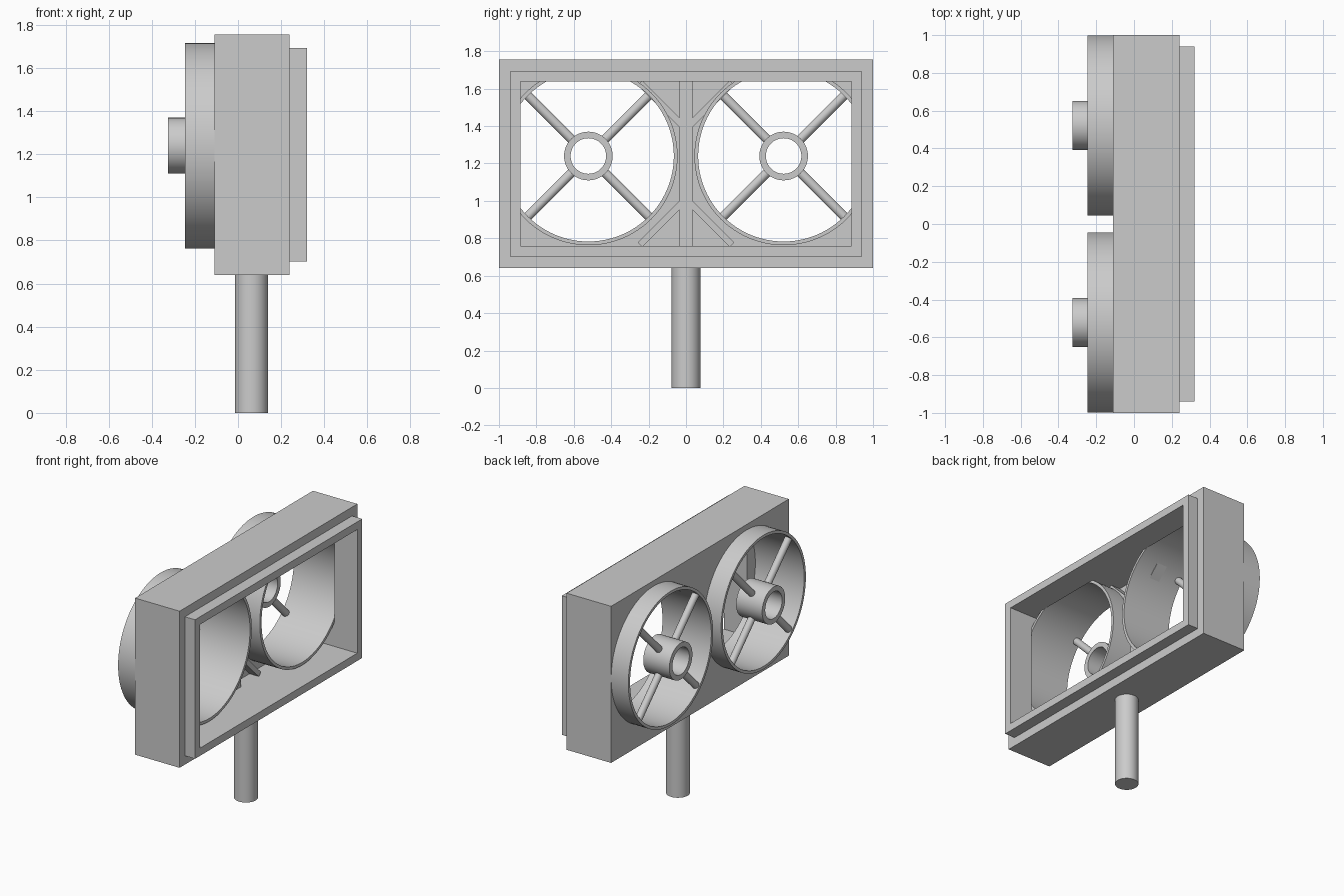
import bpy, bmesh, math
from mathutils import Matrix, Vector

if "Cube" in bpy.data.objects:
    bpy.data.objects.remove(bpy.data.objects["Cube"])

grey = bpy.data.materials.new("plain_grey")
grey.use_nodes = True
COLOUR = (0.6, 0.6, 0.6, 1)
grey.diffuse_color = COLOUR
grey.node_tree.nodes["Principled BSDF"].inputs["Base Color"].default_value = COLOUR

DRUM_Y, DRUM_Z = 0.522, 1.24
BOX_Z = 1.198


def finish(name, bm, smooth=False):
    bmesh.ops.recalc_face_normals(bm, faces=bm.faces)
    mesh = bpy.data.meshes.new(name)
    bm.to_mesh(mesh)
    bm.free()
    mesh.materials.append(grey)
    ob = bpy.data.objects.new(name, mesh)
    bpy.context.collection.objects.link(ob)
    bpy.ops.object.select_all(action='DESELECT')
    ob.select_set(True)
    bpy.context.view_layer.objects.active = ob
    if smooth:
        bpy.ops.object.shade_smooth_by_angle(angle=math.radians(35))
    return ob


def block(name, centre, size, tilt=0):
    bm = bmesh.new()
    m = (Matrix.Translation(centre) @ Matrix.Rotation(tilt, 4, 'X')
         @ Matrix.Diagonal((*size, 1)))
    bmesh.ops.create_cube(bm, size=1, matrix=m)
    return finish(name, bm)


def rod(name, start, end, radius, sides=64):
    a, b = Vector(start), Vector(end)
    turn = (b - a).to_track_quat('Z', 'Y').to_matrix().to_4x4()
    bm = bmesh.new()
    bmesh.ops.create_cone(bm, cap_ends=True, segments=sides, radius1=radius,
                          radius2=radius, depth=(b - a).length,
                          matrix=Matrix.Translation((a + b) / 2) @ turn)
    return finish(name, bm, True)


def tube(name, y, z, x0, x1, inner, outer, sides=96):
    # rectangular section spun around an axis along x
    bm = bmesh.new()
    section = [(x0, inner), (x1, inner), (x1, outer), (x0, outer)]
    verts = [bm.verts.new((x, y, z + r)) for x, r in section]
    edges = [bm.edges.new((verts[i], verts[(i + 1) % 4])) for i in range(4)]
    bmesh.ops.spin(bm, geom=verts + edges, cent=(0, y, z), axis=(1, 0, 0),
                   angle=math.tau, steps=sides)
    bmesh.ops.remove_doubles(bm, verts=bm.verts, dist=1e-4)
    return finish(name, bm, True)


def cut(target, cutter):
    cutter.hide_render = True
    mod = target.modifiers.new("cut", 'BOOLEAN')
    mod.operation, mod.solver, mod.object = 'DIFFERENCE', 'EXACT', cutter
    bpy.context.view_layer.objects.active = target
    bpy.ops.object.modifier_apply(modifier=mod.name)
    bpy.data.objects.remove(cutter)


# Housing: open box with a thin back wall, pierced by two bores
housing = block("housing", (0.065, 0, BOX_Z), (0.35, 2, 1.115))
cut(housing, block("cavity_cutter", (0.23, 0, BOX_Z), (0.6, 1.77, 0.88)))
for y in (-DRUM_Y, DRUM_Y):
    cut(housing, rod("bore_cutter", (-0.3, y, DRUM_Z), (0.139, y, DRUM_Z), 0.468, 96))

# Stepped front rim around the opening
rim = block("front_rim", (0.28, 0, BOX_Z), (0.08, 1.88, 0.99))
cut(rim, block("rim_cutter", (0.28, 0, BOX_Z), (0.3, 1.77, 0.88)))

# Drums with hubs and four diagonal spokes each
for side, y in (("right", -DRUM_Y), ("left", DRUM_Y)):
    tube(side + "_drum", y, DRUM_Z, -0.245, 0.14, 0.457, 0.477)
    tube(side + "_hub", y, DRUM_Z, -0.325, -0.12, 0.095, 0.13, 64)
    for k in range(4):
        a = math.radians(45 + 90 * k)
        c, s = math.cos(a), math.sin(a)
        rod(side + "_spoke", (-0.215, y + 0.115 * c, DRUM_Z + 0.115 * s),
            (-0.215, y + 0.465 * c, DRUM_Z + 0.465 * s), 0.025, 24)

# Centre rib and diagonal corner braces on the inside of the back wall
block("centre_rib", (-0.04, 0, BOX_Z), (0.08, 0.07, 0.88))
for sy in (-1, 1):
    for sz in (-1, 1):
        block("corner_brace", (-0.04, sy * 0.13, BOX_Z + sz * 0.316),
              (0.08, 0.33, 0.035), -sy * sz * math.radians(-45))

# Support post
rod("post", (0.063, 0, 0), (0.063, 0, 0.645), 0.077)
